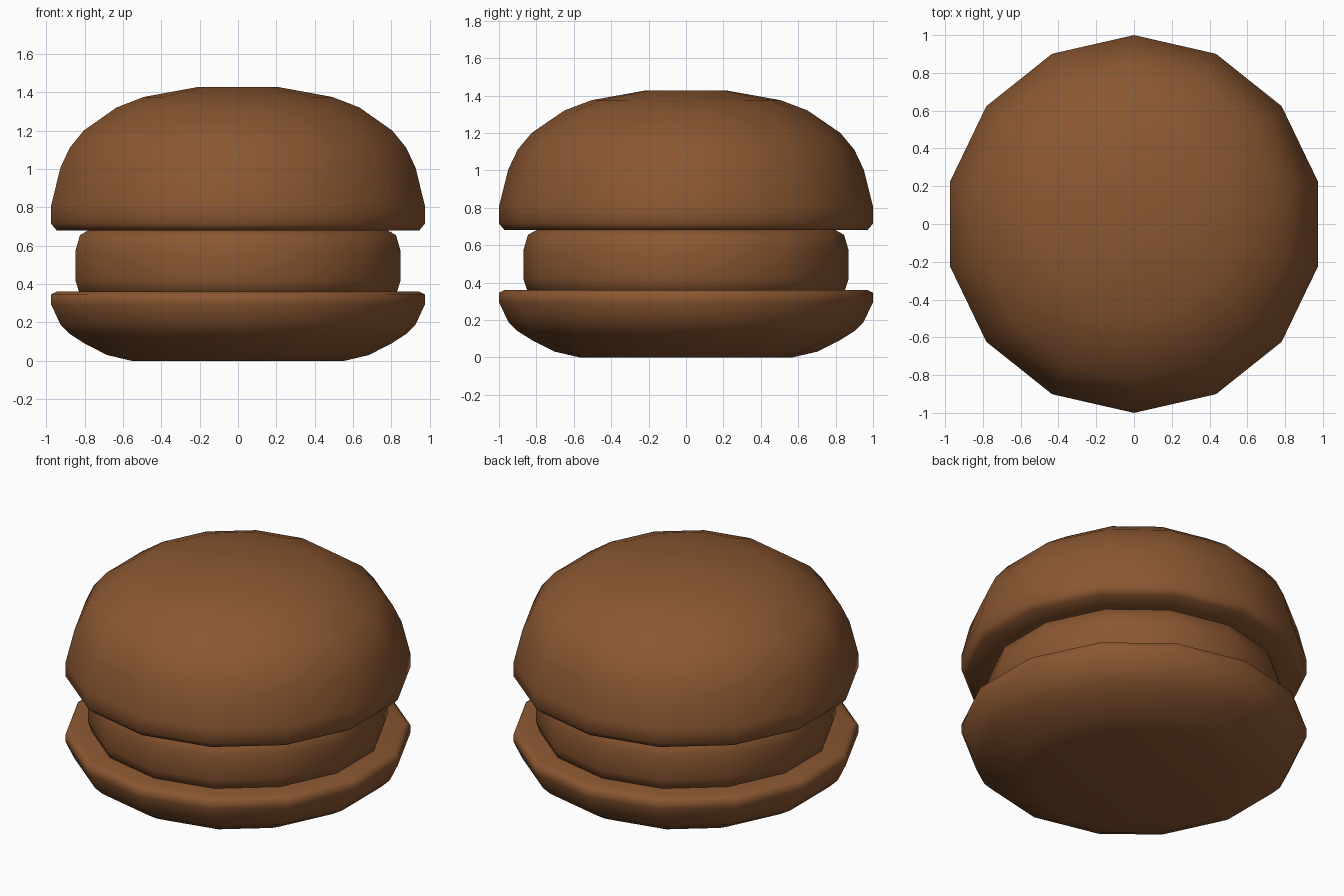
import bpy, bmesh, math

if "Cube" in bpy.data.objects:
    bpy.data.objects.remove(bpy.data.objects["Cube"])

SIDES = 14

brown = bpy.data.materials.new("toasted brown")
brown.diffuse_color = (0.255, 0.095, 0.031, 1)
brown.use_nodes = True
brown.node_tree.nodes["Principled BSDF"].inputs["Base Color"].default_value = brown.diffuse_color


def lathe(name, profile):
    """Spin (radius, height) points into a closed 14-sided solid."""
    bm = bmesh.new()
    rings = []
    for r, z in profile:
        rings.append([bm.verts.new((r * math.sin(2 * math.pi * i / SIDES),
                                    r * math.cos(2 * math.pi * i / SIDES), z))
                      for i in range(SIDES)])
    for a, b in zip(rings, rings[1:]):
        for i in range(SIDES):
            j = (i + 1) % SIDES
            bm.faces.new((a[i], a[j], b[j], b[i]))
    bm.faces.new(rings[0])
    bm.faces.new(rings[-1])
    bmesh.ops.recalc_face_normals(bm, faces=bm.faces)
    for f in bm.faces:
        f.smooth = True
    me = bpy.data.meshes.new(name)
    bm.to_mesh(me)
    bm.free()
    me.materials.append(brown)
    ob = bpy.data.objects.new(name, me)
    bpy.context.collection.objects.link(ob)
    return ob


# Bottom bun: shallow bowl with a flat top
lathe("bottom_bun", [(0.57, 0), (0.70, 0.03), (0.82, 0.09), (0.90, 0.14),
                     (0.95, 0.19), (1.0, 0.295), (1.0, 0.345), (0.97, 0.36),
                     (0.80, 0.36)])

# Patty: rounded disc sunk slightly into both buns
lathe("patty", [(0.80, 0.33), (0.85, 0.36), (0.87, 0.42), (0.87, 0.57),
                (0.845, 0.655), (0.80, 0.68), (0.74, 0.69)])

# Top bun: dome with a flat underside and a small flat crown
lathe("top_bun", [(0.80, 0.68), (0.97, 0.68), (1.0, 0.715), (1.0, 0.805),
                  (0.95, 1.005), (0.90, 1.11), (0.825, 1.20), (0.65, 1.32),
                  (0.505, 1.375), (0.21, 1.428)])
